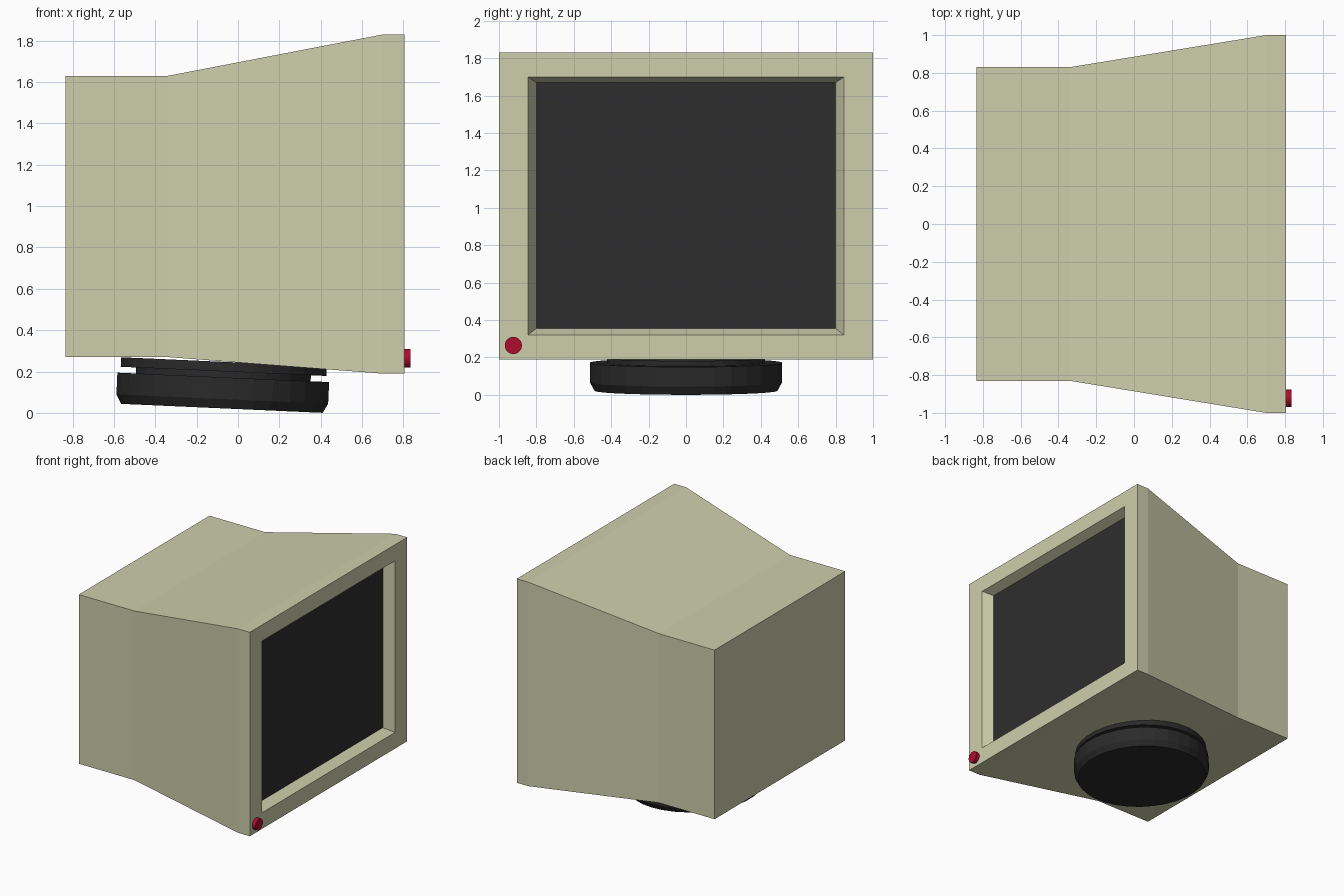
import bpy, bmesh, math
from mathutils import Matrix

cube = bpy.data.objects.get("Cube")
if cube:
    bpy.data.objects.remove(cube, do_unlink=True)


def material(name, rgb):
    mat = bpy.data.materials.new(name)
    mat.use_nodes = True
    color = (*rgb, 1.0)
    mat.diffuse_color = color
    mat.node_tree.nodes["Principled BSDF"].inputs["Base Color"].default_value = color
    return mat


def finish(name, bm, mat):
    bmesh.ops.recalc_face_normals(bm, faces=bm.faces)
    mesh = bpy.data.meshes.new(name)
    bm.to_mesh(mesh)
    bm.free()
    mesh.materials.append(mat)
    obj = bpy.data.objects.new(name, mesh)
    bpy.context.collection.objects.link(obj)
    return obj


def loft(name, sections, mat):
    """Skin rectangles given as (x, half width, bottom, top), capping both ends."""
    bm = bmesh.new()
    rings = [[bm.verts.new((x, y, z)) for y, z in ((-w, lo), (w, lo), (w, hi), (-w, hi))]
             for x, w, lo, hi in sections]
    for a, b in zip(rings, rings[1:]):
        for i in range(4):
            j = (i + 1) % 4
            bm.faces.new((a[i], a[j], b[j], b[i]))
    bm.faces.new(rings[0])
    bm.faces.new(rings[-1])
    return finish(name, bm, mat)


def lathe(name, profile, sides, mat):
    """Turn a (radius, height) profile about z, capping both ends."""
    bm = bmesh.new()
    rings = [[bm.verts.new((r * math.cos(math.tau * (i + 0.5) / sides),
                            r * math.sin(math.tau * (i + 0.5) / sides), h))
              for i in range(sides)] for r, h in profile]
    for a, b in zip(rings, rings[1:]):
        for i in range(sides):
            j = (i + 1) % sides
            bm.faces.new((a[i], a[j], b[j], b[i]))
    bm.faces.new(rings[0])
    bm.faces.new(rings[-1])
    return finish(name, bm, mat)


beige = material("beige plastic", (0.61, 0.62, 0.41))
glass = material("dark screen", (0.027, 0.027, 0.027))
black = material("black plastic", (0.023, 0.023, 0.023))
red = material("red button", (0.42, 0.004, 0.027))

# Casing: back box, flared hood, front frame, then the bevelled screen recess
loft("casing", [
    (-0.835, 0.83, 0.27, 1.63),
    (-0.34, 0.83, 0.27, 1.63),
    (0.70, 1.0, 0.19, 1.83),
    (0.805, 1.0, 0.19, 1.83),
    (0.805, 0.845, 0.32, 1.70),
    (0.725, 0.80, 0.355, 1.67),
], beige)

# Screen: thin plate at the bottom of the recess
loft("screen", [(0.722, 0.80, 0.355, 1.67), (0.728, 0.80, 0.355, 1.67)], glass)

# Swivel base: foot, neck and mounting plate, tilted slightly forward
base = lathe("swivel_base", [
    (0.49, 0), (0.515, 0.045), (0.515, 0.15), (0.425, 0.15),
    (0.425, 0.179), (0.50, 0.179), (0.50, 0.225),
], 32, black)
base.matrix_world = Matrix.Translation((-0.078, 0, 0.022)) @ Matrix.Rotation(math.radians(2.55), 4, "Y")

# Power button on the lower corner of the frame
button = lathe("power_button", [(0.046, 0), (0.046, 0.035)], 24, red)
button.matrix_world = Matrix.Translation((0.80, -0.923, 0.264)) @ Matrix.Rotation(math.pi / 2, 4, "Y")
